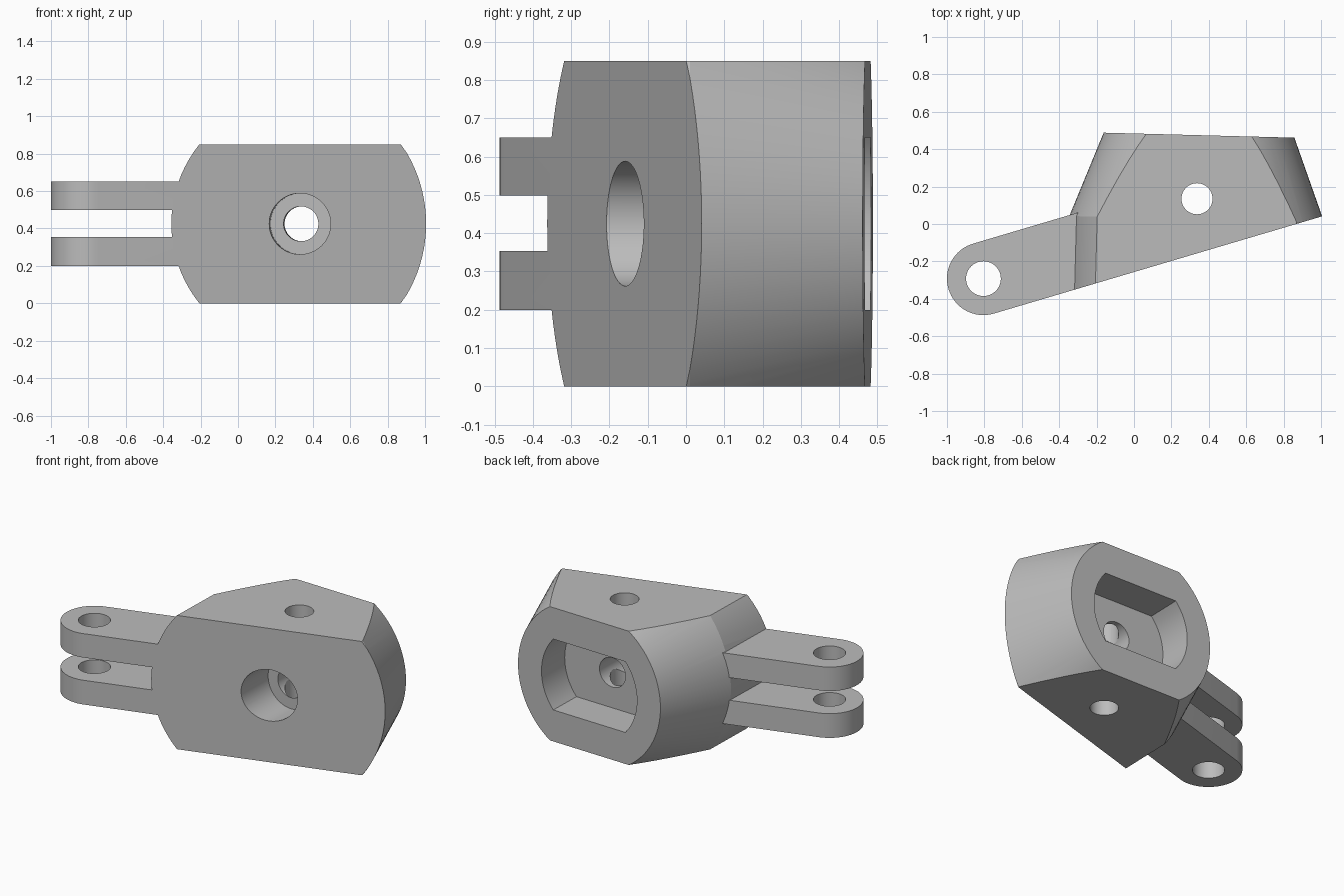
import bpy, bmesh, math
from mathutils import Vector, Matrix

cube = bpy.data.objects.get("Cube")
if cube:
    bpy.data.objects.remove(cube, do_unlink=True)

HEIGHT = 0.85
MID = HEIGHT / 2
TILT = math.radians(-1.5)      # body axis against +y
SLANT = math.radians(16.5)     # front face and fork direction

grey = bpy.data.materials.new("plain_grey")
grey.use_nodes = True
grey.diffuse_color = (0.5, 0.5, 0.5, 1)
grey.node_tree.nodes["Principled BSDF"].inputs["Base Color"].default_value = (0.5, 0.5, 0.5, 1)

# Body frame: local z runs along the body axis, local y is up
AXIS = (Matrix.Translation((0.336, 0.025, MID)) @ Matrix.Rotation(TILT, 4, 'Z')
        @ Matrix.Rotation(math.radians(-90), 4, 'X'))


def loft(bm, rings):
    """Skin a closed solid through equal-sized rings of points."""
    loops = [[bm.verts.new(p) for p in ring] for ring in rings]
    n = len(loops[0])
    for a, b in zip(loops, loops[1:]):
        for i in range(n):
            j = (i + 1) % n
            bm.faces.new((a[i], a[j], b[j], b[i]))
    bm.faces.new(loops[0])
    bm.faces.new(loops[-1])


def turned(sections, frame, sides=96):
    """Solid of revolution from (radius, position) pairs."""
    bm = bmesh.new()
    steps = [math.tau * i / sides for i in range(sides)]
    loft(bm, [[frame @ Vector((r * math.cos(t), r * math.sin(t), d)) for t in steps]
              for r, d in sections])
    return bm


def slice_off(bm, point, normal):
    """Remove everything on the normal's side of a plane and cap the cut."""
    geom = bm.verts[:] + bm.edges[:] + bm.faces[:]
    cut = bmesh.ops.bisect_plane(bm, geom=geom, plane_co=point, plane_no=normal,
                                 clear_outer=True)["geom_cut"]
    edges = [e for e in cut if isinstance(e, bmesh.types.BMEdge)]
    bmesh.ops.contextual_create(bm, geom=edges)


def finish(bm, name):
    bmesh.ops.recalc_face_normals(bm, faces=bm.faces)
    mesh = bpy.data.meshes.new(name)
    bm.to_mesh(mesh)
    bm.free()
    mesh.materials.append(grey)
    obj = bpy.data.objects.new(name, mesh)
    bpy.context.collection.objects.link(obj)
    return obj


def combine(target, tool, operation):
    """Apply a boolean and discard the tool."""
    mod = target.modifiers.new("boolean", 'BOOLEAN')
    mod.operation, mod.solver, mod.object = operation, 'EXACT', tool
    graph = bpy.context.evaluated_depsgraph_get()
    mesh = bpy.data.meshes.new_from_object(target.evaluated_get(graph))
    target.modifiers.clear()
    target.data = mesh
    bpy.data.objects.remove(tool, do_unlink=True)


# Body: cylinder and cone, trimmed by flats and the slanted front face
front_normal = Vector((math.sin(SLANT), -math.cos(SLANT), 0))
fork_centre = Vector((-0.805, -0.292, 0))
FORK_R = 0.195
bm = turned([(0.682, -0.7), (0.682, 0), (0.51, 0.45)], AXIS)
slice_off(bm, (0, 0, HEIGHT), (0, 0, 1))
slice_off(bm, (0, 0, 0), (0, 0, -1))
slice_off(bm, fork_centre + front_normal * FORK_R, front_normal)
bracket = finish(bm, "hinge_bracket")

# Fork arms: rounded bars whose inner ends run into the body
along = Vector((math.cos(SLANT), math.sin(SLANT), 0))
for low, high in ((0.2, 0.354), (0.498, 0.65)):
    outline = []
    for i in range(33):
        t = SLANT + math.pi / 2 + math.pi * i / 32
        outline.append(fork_centre + FORK_R * Vector((math.cos(t), math.sin(t), 0)))
    outline += [outline[-1] + along * 0.7, outline[0] + along * 0.7]
    bm = bmesh.new()
    loft(bm, [[p + Vector((0, 0, z)) for p in outline] for z in (low, high)])
    combine(bracket, finish(bm, "fork_arm"), 'UNION')

# Vertical pin holes through the fork and the body
for centre, radius in ((fork_centre, 0.093), (Vector((0.337, 0.135, 0)), 0.083)):
    bm = turned([(radius, -0.1), (radius, 1)], Matrix.Translation(centre), 48)
    combine(bracket, finish(bm, "pin_hole"), 'DIFFERENCE')

# Front counterbore and the narrow passage behind it
bm = turned([(0.163, -0.5), (0.163, 0.025), (0.093, 0.025), (0.093, 0.3)], AXIS, 64)
combine(bracket, finish(bm, "counterbore"), 'DIFFERENCE')

# Back recess with flat top and bottom
bm = turned([(0.342, 0.225), (0.342, 0.6)], AXIS)
slice_off(bm, (0, 0, 0.65), (0, 0, 1))
slice_off(bm, (0, 0, 0.2), (0, 0, -1))
combine(bracket, finish(bm, "back_recess"), 'DIFFERENCE')

# Smooth curved walls, crisp edges
bpy.ops.object.select_all(action='DESELECT')
bracket.select_set(True)
bpy.context.view_layer.objects.active = bracket
bpy.ops.object.shade_smooth_by_angle(angle=math.radians(18))
